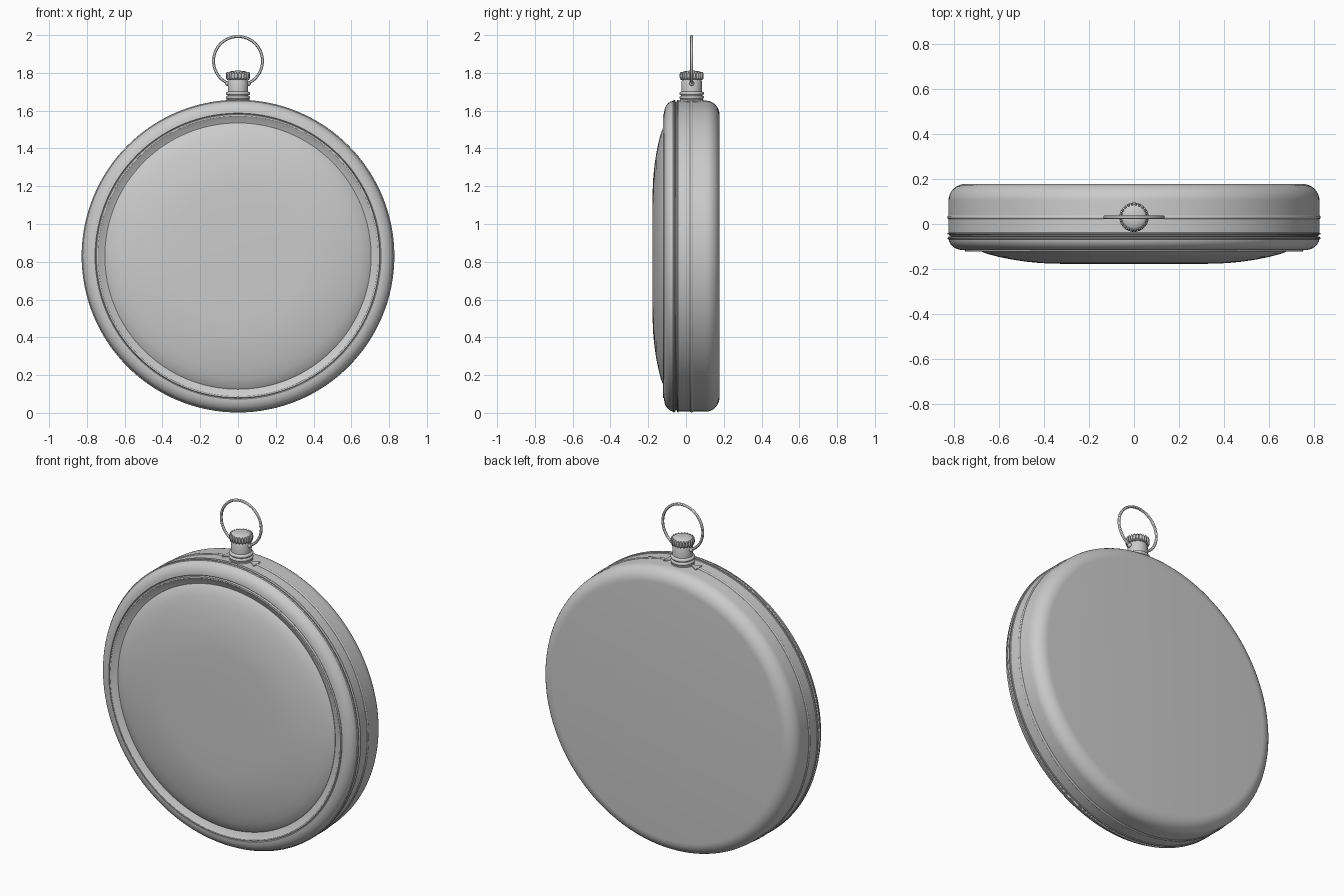
import bpy, bmesh, math
from mathutils import Matrix, Vector

if "Cube" in bpy.data.objects:
    bpy.data.objects.remove(bpy.data.objects["Cube"])

CZ = 0.83      # centre height of the case
SY = 0.03      # depth of stem, rib and bow
TO_Y = Matrix.Translation((0, 0, CZ)) @ Matrix.Rotation(math.radians(-90), 4, 'X')
TO_Z = Matrix.Translation((0, SY, 0))


def finish(name, bm, angle=30):
    bmesh.ops.remove_doubles(bm, verts=bm.verts, dist=1e-6)
    bmesh.ops.recalc_face_normals(bm, faces=bm.faces)
    me = bpy.data.meshes.new(name)
    bm.to_mesh(me)
    bm.free()
    ob = bpy.data.objects.new(name, me)
    bpy.context.collection.objects.link(ob)
    bpy.ops.object.select_all(action='DESELECT')
    ob.select_set(True)
    bpy.context.view_layer.objects.active = ob
    bpy.ops.object.shade_smooth_by_angle(angle=math.radians(angle))
    return ob


def lathe(name, profile, matrix, steps=128, closed=False):
    """Spin (radius, height) points around local z, then place with matrix."""
    bm = bmesh.new()
    vs = [bm.verts.new((r, 0, h)) for r, h in profile]
    pairs = list(zip(vs, vs[1:])) + ([(vs[-1], vs[0])] if closed else [])
    es = [bm.edges.new(p) for p in pairs]
    bmesh.ops.spin(bm, geom=vs + es, cent=(0, 0, 0), axis=(0, 0, 1),
                   angle=math.tau, steps=steps, use_merge=True)
    bmesh.ops.transform(bm, matrix=matrix, verts=bm.verts)
    return finish(name, bm)


def arc(cr, ch, rr, rh, a0, a1, n=8):
    """Points of an elliptical arc, angles in degrees."""
    out = []
    for i in range(n + 1):
        a = math.radians(a0 + (a1 - a0) * i / n)
        out.append((cr + rr * math.cos(a), ch + rh * math.sin(a)))
    return out


# Case body with rounded back
lathe("case_body", [(0, 0.178)] + arc(0.745, 0.106, 0.078, 0.072, 90, 0)
      + [(0.823, -0.045), (0.818, -0.047), (0.818, -0.054), (0.80, -0.056)], TO_Y)

# Front bezel: rounded rim, fine groove, raised lip, inward slope to the glass
lathe("bezel", [(0.80, -0.054), (0.823, -0.056)]
      + arc(0.757, -0.062, 0.066, 0.054, 0, -90)
      + [(0.753, -0.112), (0.75, -0.122), (0.742, -0.122), (0.735, -0.117),
         (0.705, -0.104), (0.695, -0.09)], TO_Y)

# Domed glass
lathe("glass", [(0, -0.178), (0.2, -0.178), (0.36, -0.176), (0.42, -0.173), (0.48, -0.167),
                (0.54, -0.158), (0.60, -0.146), (0.65, -0.133), (0.69, -0.117),
                (0.705, -0.106), (0.705, -0.09)], TO_Y)

# Fine raised ribs around the side
for name, y, half in (("middle_rib", SY, 0.009), ("rear_seam_rib", -0.043, 0.005),
                      ("front_seam_rib", -0.063, 0.006)):
    lathe(name, [(0.815, y - half)] + arc(0.82, y, 0.008, half, -90, 90, 6)
          + [(0.815, y + half)], TO_Y)

# Neck with two collar beads
lathe("neck", [(0, 1.62), (0.062, 1.62), (0.062, 1.66)]
      + arc(0.055, 1.670, 0.010, 0.009, -80, 80, 6)
      + arc(0.055, 1.691, 0.010, 0.009, -80, 80, 6)
      + [(0.054, 1.702), (0.054, 1.755), (0.05, 1.764), (0.04, 1.77), (0, 1.77)], TO_Z, 48)

# Winding crown core and its knurled teeth
lathe("crown", [(0, 1.765), (0.05, 1.765), (0.058, 1.771), (0.058, 1.796),
                (0.053, 1.801), (0.045, 1.807), (0.025, 1.811), (0, 1.812)], TO_Z, 48)
bm = bmesh.new()
TEETH = 22
for i in range(TEETH):
    m = (TO_Z @ Matrix.Rotation(math.tau * i / TEETH, 4, 'Z')
         @ Matrix.Translation((0.057, 0, 1.784)) @ Matrix.Diagonal((0.9, 0.75, 2.5, 1)))
    bmesh.ops.create_uvsphere(bm, u_segments=10, v_segments=8, radius=0.0085, matrix=m)
finish("crown_teeth", bm, 60)

# Bow ring through the neck
lathe("bow", arc(0.1295, 0, 0.0075, 0.0075, 0, 330, 11),
      Matrix.Translation((0, SY, 1.863)) @ Matrix.Rotation(math.radians(90), 4, 'X'),
      96, closed=True)

# Pivot knobs where the bow meets the neck
for side, label in ((-1, "left"), (1, "right")):
    bm = bmesh.new()
    bmesh.ops.create_uvsphere(bm, u_segments=16, v_segments=10, radius=0.013,
                              matrix=Matrix.Translation((side * 0.056, SY, 1.744)))
    finish("bow_pivot_" + label, bm, 60)

# Arrow-shaped rib ends beside the neck
for side, label in ((-1, "left"), (1, "right")):
    bm = bmesh.new()
    vs = []
    for x, dy in ((0.103, -0.03), (0.103, 0.03), (0.062, 0.006), (0.062, -0.006)):
        top = CZ + math.sqrt(0.828 ** 2 - x ** 2)
        vs.append(bm.verts.new((side * x, SY + dy, top)))
    face = bm.faces.new(vs)
    ext = bmesh.ops.extrude_face_region(bm, geom=[face], use_keep_orig=True)
    for v in ext["geom"]:
        if isinstance(v, bmesh.types.BMVert):
            v.co += Vector((0, 0, -0.012))
    finish("rib_end_" + label, bm)
